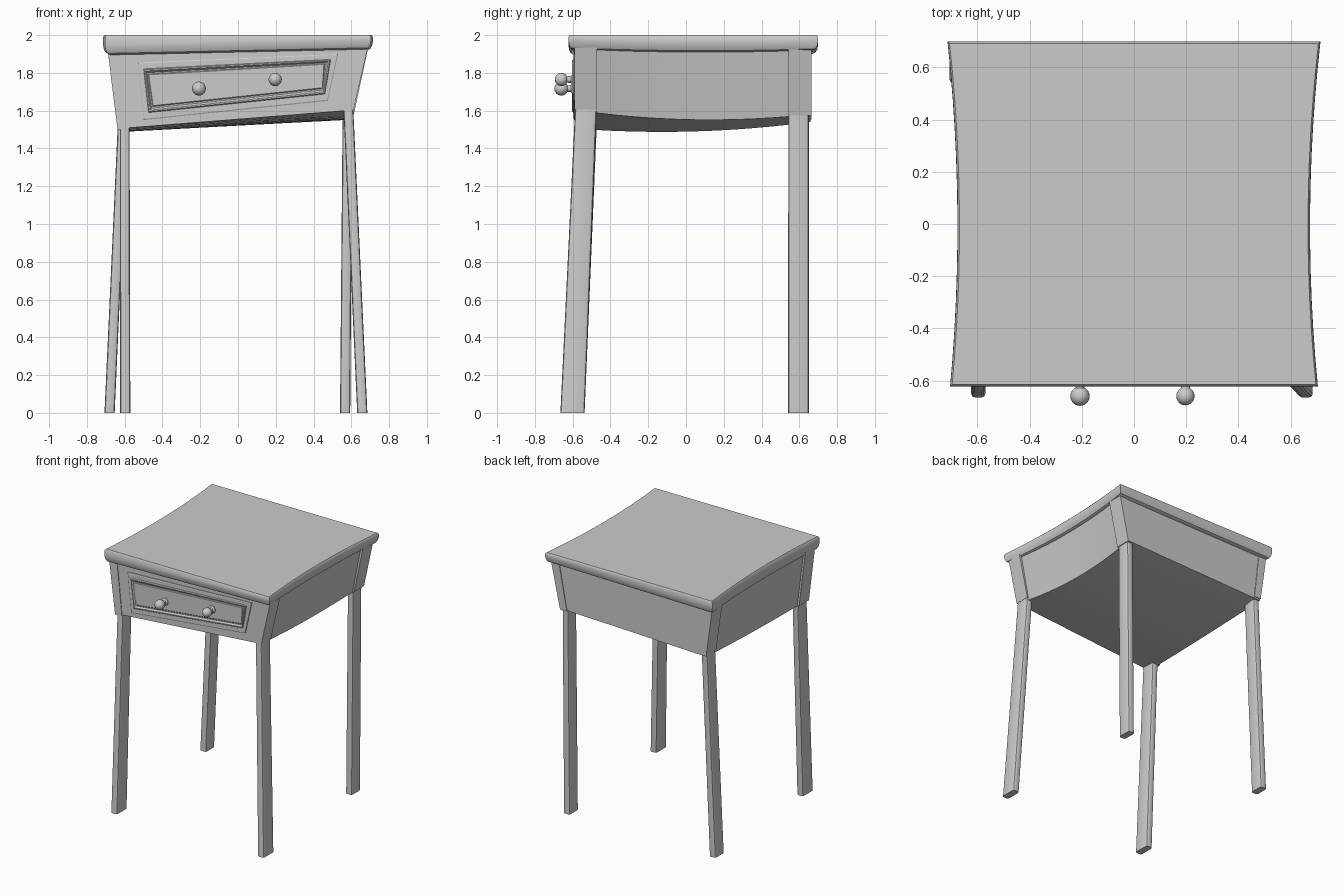
import bpy, bmesh, math
from mathutils import Vector

if "Cube" in bpy.data.objects:
    bpy.data.objects.remove(bpy.data.objects["Cube"])


def finish(name, bm, smooth=True, bevel=0.0, segments=2):
    bmesh.ops.recalc_face_normals(bm, faces=bm.faces)
    mesh = bpy.data.meshes.new(name)
    bm.to_mesh(mesh)
    bm.free()
    obj = bpy.data.objects.new(name, mesh)
    bpy.context.collection.objects.link(obj)
    bpy.ops.object.select_all(action='DESELECT')
    obj.select_set(True)
    bpy.context.view_layer.objects.active = obj
    if smooth:
        bpy.ops.object.shade_smooth_by_angle(angle=math.radians(35))
    if bevel:
        mod = obj.modifiers.new("bevel", 'BEVEL')
        mod.width, mod.segments = bevel, segments
    return obj


def quad3(a, b, c, t):
    """Smooth curve through a (t=-1), b (t=0), c (t=1)."""
    return b + (c - a) / 2 * t + ((a + c) / 2 - b) * t * t


def mix(a, b, t):
    return a + (b - a) * t


def shell(name, layers, y0, y1, n=12):
    """Closed solid; each layer gives left/right x and z triples (front, mid, back) and a y inset."""
    bm = bmesh.new()
    rings = []
    for xl, xr, zl, zr, inset in layers:
        left, right = [], []
        for i in range(n + 1):
            t = 2 * i / n - 1
            y = mix(y0 + inset, y1 - inset, i / n)
            left.append(bm.verts.new((quad3(*xl, t) + inset, y, quad3(*zl, t))))
            right.append(bm.verts.new((quad3(*xr, t) - inset, y, quad3(*zr, t))))
        rings.append((left, right))
    for (l0, r0), (l1, r1) in zip(rings, rings[1:]):
        a, b = l0 + r0[::-1], l1 + r1[::-1]
        for i in range(len(a)):
            j = (i + 1) % len(a)
            bm.faces.new((a[i], a[j], b[j], b[i]))
    for l, r in (rings[0], rings[-1]):
        for i in range(n):
            bm.faces.new((l[i], l[i + 1], r[i + 1], r[i]))
    return finish(name, bm)


def prism(name, bottom, top, bevel=0.0):
    """Six-sided block between two (x0, x1, y0, y1, z) rectangles."""
    bm = bmesh.new()
    loops = [[bm.verts.new(p) for p in ((a, c, z), (b, c, z), (b, d, z), (a, d, z))]
             for a, b, c, d, z in (bottom, top)]
    lo, hi = loops
    for i in range(4):
        j = (i + 1) % 4
        bm.faces.new((lo[i], lo[j], hi[j], hi[i]))
    bm.faces.new(lo)
    bm.faces.new(hi)
    if bevel:
        edges = [e for e in bm.edges if abs(e.verts[0].co.z - e.verts[1].co.z) > 0.1]
        bmesh.ops.bevel(bm, geom=edges, offset=bevel, segments=2, profile=0.5, affect='EDGES')
    return finish(name, bm)


# Table top: waisted sides, rounded lip, underside tilted to the right
XL, XR = (-0.705, -0.677, -0.715), (0.705, 0.675, 0.715)
ZL, ZR = (1.895, 1.89, 1.9), (1.925, 1.91, 1.92)
slab = [(XL, XR, (2,) * 3, (2,) * 3, 0.008), (XL, XR, (1.99,) * 3, (1.99,) * 3, 0.001)]
for rise, inset in ((0.05, 0.0), (0.025, 0.005), (0.008, 0.014), (0.0, 0.03)):
    slab.append((XL, XR, tuple(z + rise for z in ZL), tuple(z + rise for z in ZR), inset))
shell("table_top", slab, -0.623, 0.70)

# Apron body: tapers inward and sags toward the middle
BL, BR = (-0.632, -0.605, -0.635), (0.608, 0.58, 0.608)
shell("apron_body", [
    ((-0.687, -0.655, -0.687), (0.682, 0.648, 0.685), (1.93,) * 3, (1.94,) * 3, 0),
    (BL, BR, (1.505, 1.49, 1.54), (1.603, 1.552, 1.58), 0)], -0.585, 0.66)

# Corner posts and legs: side, outer x at top/bottom, post bottom, leg x at top/foot
corners = {
    "front_left": (-0.692, -0.638, 1.50, -0.6, -0.597),
    "front_right": (0.687, 0.612, 1.605, 0.583, 0.658),
    "back_left": (-0.692, -0.638, 1.553, -0.608, -0.68),
    "back_right": (0.69, 0.612, 1.575, 0.58, 0.567),
}
for key, (xt, xb, zb, lx, fx) in corners.items():
    s = 1 if xt > 0 else -1
    front = key.startswith("front")
    ya, yb = (-0.59, -0.47) if front else (0.542, 0.665)
    tx, bx = sorted((xt, xt - s * 0.068)), sorted((xb, xb - s * 0.058))
    prism(key + "_post", (*bx, ya, yb, zb), (*tx, ya, yb, 1.935))
    ty = (-0.586, -0.472) if front else (0.542, 0.65)
    fy = (-0.665, -0.537) if front else (0.54, 0.65)
    prism(key + "_leg", (fx - 0.027, fx + 0.027, *fy, 0),
          (lx - 0.026, lx + 0.026, *ty, zb + 0.03), bevel=0.014)

# Drawer front: nested tilted frames, molded rim around a flat panel
outer = [Vector(p) for p in ((-0.5, 1.55), (0.475, 1.652), (0.53, 1.9), (-0.53, 1.855))]
inner = [Vector(p) for p in ((-0.465, 1.603), (0.455, 1.7), (0.478, 1.862), (-0.49, 1.81))]
bm = bmesh.new()
loops = []
for t, y in ((0, -0.58), (0, -0.592), (0.12, -0.595), (0.75, -0.595), (0.85, -0.603),
             (1.0, -0.603), (1.2, -0.592), (1.35, -0.592), (1.45, -0.597)):
    loops.append([bm.verts.new((*(a.lerp(b, t).to_tuple()[:1]), y, a.lerp(b, t).y) if t <= 1 else
                               ((a + (b - a) * t).x, y, (a + (b - a) * t).y))
                  for a, b in zip(outer, inner)])
for a, b in zip(loops, loops[1:]):
    for i in range(4):
        j = (i + 1) % 4
        bm.faces.new((a[i], a[j], b[j], b[i]))
bm.faces.new(loops[-1])
bm.faces.new(loops[0])
finish("drawer_front", bm, smooth=False)

# Knobs: turned stem with a round ball end
for side, x, z, r in (("left", -0.207, 1.717, 0.037), ("right", 0.197, 1.765, 0.035)):
    profile = [(0.03, -0.585), (0.028, -0.602), (0.018, -0.61), (0.017, -0.628)]
    profile += [(r * math.sin(a), -0.66 - r * math.cos(a))
                for a in (math.radians(d) for d in range(150, 0, -15))]
    bm = bmesh.new()
    rings = [[bm.verts.new((x + pr * math.cos(k * math.tau / 20), y, z + pr * math.sin(k * math.tau / 20)))
              for k in range(20)] for pr, y in profile]
    for a, b in zip(rings, rings[1:]):
        for i in range(20):
            j = (i + 1) % 20
            bm.faces.new((a[i], a[j], b[j], b[i]))
    tip = bm.verts.new((x, -0.66 - r, z))
    for i in range(20):
        bm.faces.new((rings[-1][i], rings[-1][(i + 1) % 20], tip))
    bm.faces.new(rings[0])
    finish(side + "_knob", bm)
